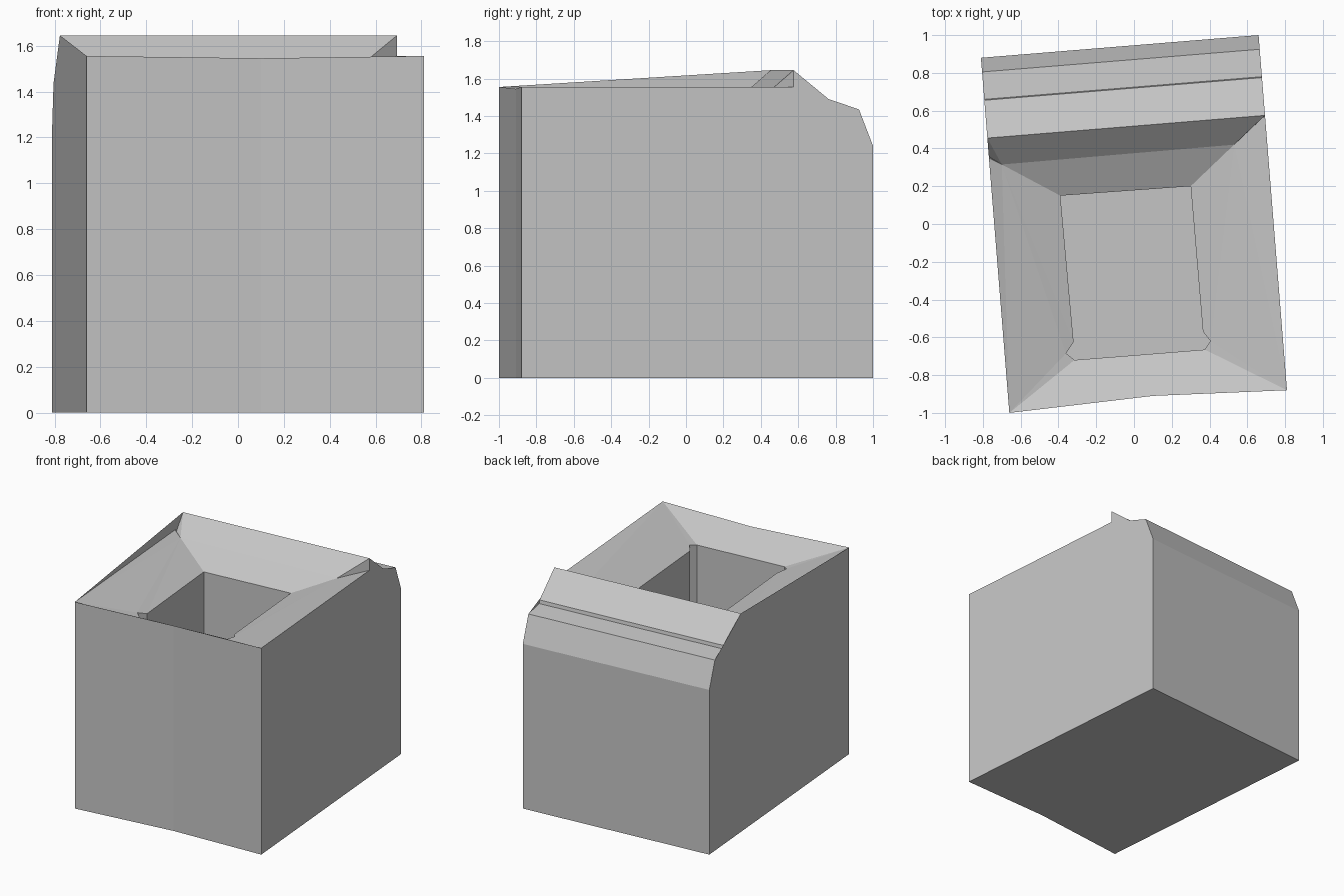
import bpy
import bmesh

old = bpy.data.objects.get("Cube")
if old:
    bpy.data.objects.remove(old, do_unlink=True)

RIM = 1.555      # height of the rim
FLOOR = 0.4      # floor of the inner shaft
LEAN = 0.08      # sideways drift of the side walls per unit of depth

# Material
grey = bpy.data.materials.new("plain_grey")
grey.use_nodes = True
colour = (0.56, 0.56, 0.56, 1)
grey.diffuse_color = colour
grey.node_tree.nodes["Principled BSDF"].inputs["Base Color"].default_value = colour

bm = bmesh.new()


def vert(x, y, z):
    return bm.verts.new((x, y, z))


def face(*verts):
    return bm.faces.new(verts)


def right_wall(y, z):
    return vert(0.81 - LEAN * (y + 0.88), y, z)


def left_wall(y, z):
    return vert(-0.66 - LEAN * (y + 1), y, z)


def strip(a, b, closed=False):
    """Quads between two matching rows of vertices."""
    count = len(a) if closed else len(a) - 1
    for i in range(count):
        j = (i + 1) % len(a)
        face(a[i], a[j], b[j], b[i])


# Front wall, slightly bent in the middle
front = [(-0.66, -1.0), (0.1, -0.91), (0.81, -0.88)]
front_base = [vert(x, y, 0) for x, y in front]
front_rim = [vert(x, y, z) for (x, y), z in zip(front, (RIM, 1.545, RIM))]
strip(front_base, front_rim)

# Back wall and stepped rear hood, from the ground up to the ridge
hood = [(1.0, 0), (1.0, 1.24), (0.925, 1.435), (0.78, 1.455), (0.775, 1.48), (0.575, 1.645)]
hood_right = [right_wall(y, z) for y, z in hood]
hood_left = [left_wall(y - 0.12, z) for y, z in hood]
strip(hood_right, hood_left)
ridge_right, ridge_left = hood_right[-1], hood_left[-1]

# Side walls
rim_right = right_wall(0.574, RIM)
rim_left = left_wall(0.35, RIM)
notch_left = left_wall(0.357, 1.525)
face(front_base[2], *hood_right, rim_right, front_rim[2])
face(front_base[0], *hood_left, notch_left, rim_left, front_rim[0])

# Underside
face(*front_base, hood_right[0], hood_left[0])

# Opening of the shaft, with small nicks in the two front corners
opening = [(-0.39, 0.15, 1.415), (0.3, 0.2, 1.42),
           (0.365, -0.57, 1.42), (0.405, -0.62, 1.435), (0.375, -0.665, 1.425),
           (-0.315, -0.72, 1.425), (-0.36, -0.685, 1.435), (-0.32, -0.625, 1.415)]
lip = [vert(*p) for p in opening]
bottom = [vert(x, y, FLOOR) for x, y, z in opening]
strip(lip, bottom, closed=True)
face(*bottom)

# Steep inner side of the hood
hip_right = vert(0.53, 0.42, 1.51)
hip_left = vert(-0.7, 0.315, 1.525)
face(ridge_left, ridge_right, hip_right, hip_left)
face(ridge_right, rim_right, hip_right)
face(ridge_left, hip_left, notch_left)
face(rim_left, notch_left, hip_left)

# Funnel slopes down to the opening
face(hip_left, hip_right, lip[1], lip[0])
face(front_rim[2], rim_right, hip_right, *lip[1:5])
face(*front_rim, lip[4], lip[5])
face(front_rim[0], *lip[5:], lip[0], hip_left, rim_left)

bmesh.ops.triangulate(bm, faces=[f for f in bm.faces if len(f.verts) > 4])
bmesh.ops.recalc_face_normals(bm, faces=bm.faces)

mesh = bpy.data.meshes.new("hopper_box")
bm.to_mesh(mesh)
bm.free()
mesh.materials.append(grey)
hopper_box = bpy.data.objects.new("hopper_box", mesh)
bpy.context.scene.collection.objects.link(hopper_box)
